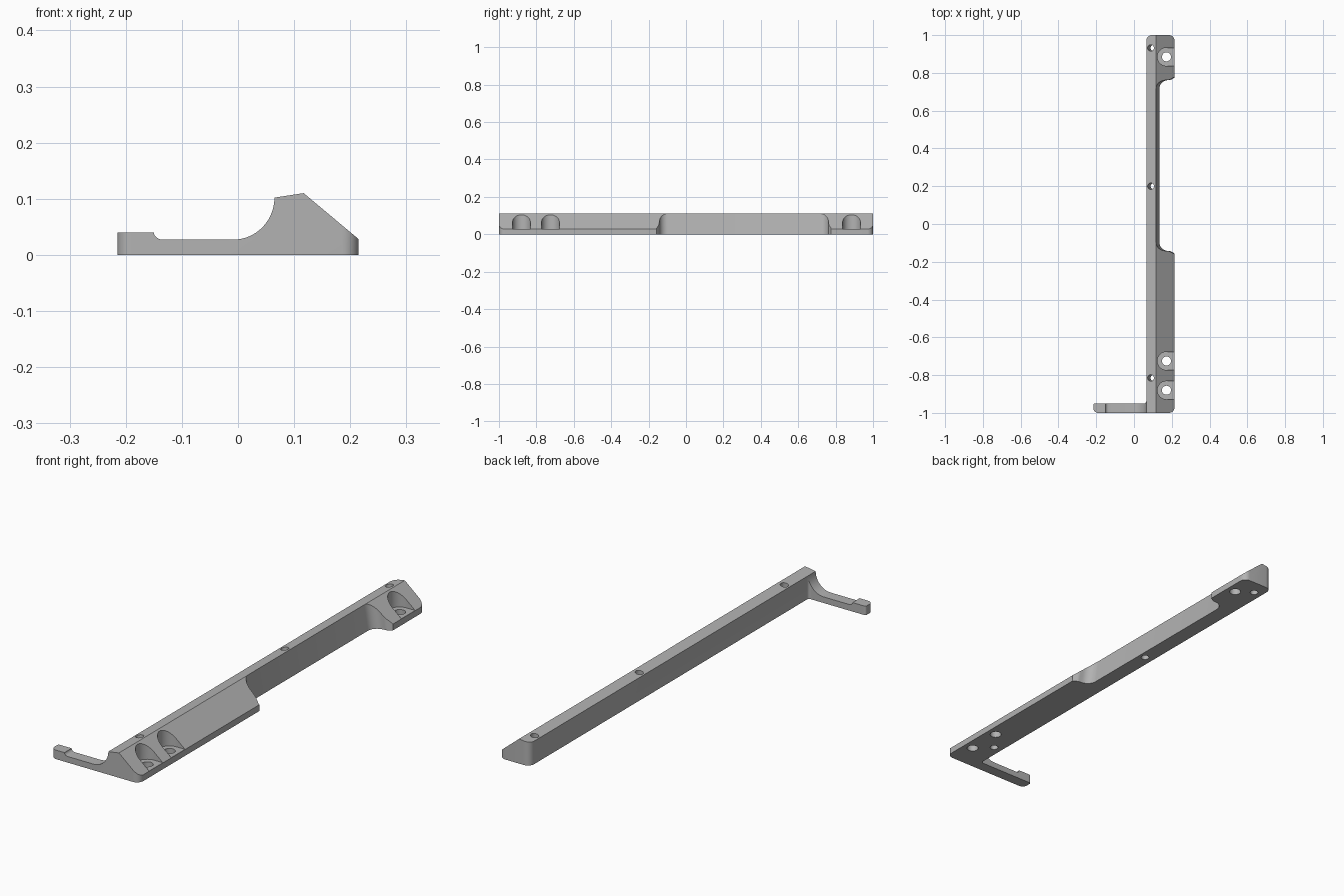
import bpy, bmesh, math
from mathutils import Vector, Matrix

if "Cube" in bpy.data.objects:
    bpy.data.objects.remove(bpy.data.objects["Cube"])

grey = bpy.data.materials.new("plain grey")
grey.diffuse_color = (0.45, 0.45, 0.45, 1)
grey.use_nodes = True
grey.node_tree.nodes["Principled BSDF"].inputs["Base Color"].default_value = grey.diffuse_color


def rounded(points, steps=8):
    """Turn (x, y, radius) corners into an outline with filleted corners."""
    out = []
    for i, (x, y, r) in enumerate(points):
        p = Vector((x, y))
        if r == 0:
            out.append(p)
            continue
        a = (Vector(points[i - 1][:2]) - p).normalized()
        b = (Vector(points[(i + 1) % len(points)][:2]) - p).normalized()
        half = a.angle(b) / 2
        c = p + (a + b).normalized() * r / math.sin(half)
        s = p + a * r / math.tan(half) - c
        e = p + b * r / math.tan(half) - c
        turn = s.angle_signed(e)  # clockwise positive
        for k in range(steps + 1):
            t = -turn * k / steps
            out.append(c + Vector((s.x * math.cos(t) - s.y * math.sin(t),
                                   s.x * math.sin(t) + s.y * math.cos(t))))
    return out


def prism(name, outline, place, low, high):
    """Extrude an outline; place(u, v, h) maps it into space."""
    bm = bmesh.new()
    a = [bm.verts.new(place(p[0], p[1], low)) for p in outline]
    b = [bm.verts.new(place(p[0], p[1], high)) for p in outline]
    bm.faces.new(a)
    bm.faces.new(b[::-1])
    n = len(a)
    for i in range(n):
        bm.faces.new((a[i], b[i], b[(i + 1) % n], a[(i + 1) % n]))
    bmesh.ops.recalc_face_normals(bm, faces=bm.faces)
    me = bpy.data.meshes.new(name)
    bm.to_mesh(me)
    bm.free()
    me.materials.append(grey)
    ob = bpy.data.objects.new(name, me)
    bpy.context.collection.objects.link(ob)
    return ob


def combine(target, tool, operation):
    mod = target.modifiers.new(operation.lower(), 'BOOLEAN')
    mod.object, mod.operation, mod.solver = tool, operation, 'EXACT'
    bpy.context.view_layer.objects.active = target
    bpy.ops.object.modifier_apply(modifier=mod.name)
    bpy.data.objects.remove(tool)


def circle(x, y, r, n=32):
    return [(x + r * math.cos(2 * math.pi * i / n), y + r * math.sin(2 * math.pi * i / n))
            for i in range(n)]


# Side profile: arm with end lip, quarter-round rise, ridge and slope
rise = [(-0.009 + 0.074 * math.cos(t), 0.102 + 0.075 * math.sin(t))
        for t in [-math.pi / 2 * k / 14 for k in range(15)]]
lip = [(-0.133 - 0.017 * math.sin(t), 0.040 - 0.013 * math.cos(t))
       for t in [math.pi / 2 * k / 6 for k in range(7)]]
profile = [(-0.215, 0), (0.215, 0), (0.215, 0.028), (0.117, 0.11)] + rise + lip + [(-0.215, 0.04)]
bracket = prism("bracket_rail_with_arm", profile, lambda u, v, h: (u, h, v), -1.1, 1.1)

# Plan outline: long rail, short arm at the front, rounded corners
plan = rounded([(-0.215, -1, 0.025), (0.215, -1, 0.03), (0.215, 1, 0.03), (0.065, 1, 0.03),
                (0.065, -0.95, 0.012), (-0.215, -0.95, 0.008)])
combine(bracket, prism("plan", plan, lambda u, v, h: (u, v, h), -0.1, 0.2), 'INTERSECT')

# Long side recess with leaning back wall and S-curved ends
recess = rounded([(0.3, -0.157, 0), (0.216, -0.157, 0), (0.195, -0.144, 0.03), (0.135, -0.138, 0.045),
                  (0.135, 0.758, 0.045), (0.195, 0.763, 0.03), (0.216, 0.776, 0), (0.3, 0.776, 0)])
combine(bracket, prism("recess", recess,
                       lambda u, v, h: (u - 0.17 * h, v, h), -0.05, 0.2), 'DIFFERENCE')

# Screw seats open to the side, with through holes
for y in (0.885, -0.725, -0.88):
    seat = [(0.172 + 0.048 * math.cos(t), y + 0.048 * math.sin(t))
            for t in [math.pi / 2 + math.pi * k / 20 for k in range(21)]]
    seat += [(0.3, y - 0.048), (0.3, y + 0.048)]
    combine(bracket, prism("seat", seat, lambda u, v, h: (u, v, h), 0.0285, 0.2), 'DIFFERENCE')
    combine(bracket, prism("screw_hole", circle(0.172, y, 0.024),
                           lambda u, v, h: (u, v, h), -0.05, 0.1), 'DIFFERENCE')

# Small holes square to the tilted top of the ridge
tilt = Matrix.Rotation(-math.atan2(0.008, 0.052), 3, 'Y')
for y in (0.932, 0.2, -0.815):
    base = Vector((0.089, y, 0.106))
    combine(bracket, prism("pin_hole", circle(0, 0, 0.017, 24),
                           lambda u, v, h: base + tilt @ Vector((u, v, h)), -0.2, 0.1), 'DIFFERENCE')

# Smooth the curves, keep the edges
bpy.ops.object.select_all(action='DESELECT')
bracket.select_set(True)
bpy.context.view_layer.objects.active = bracket
bpy.ops.object.shade_smooth_by_angle(angle=math.radians(25))
